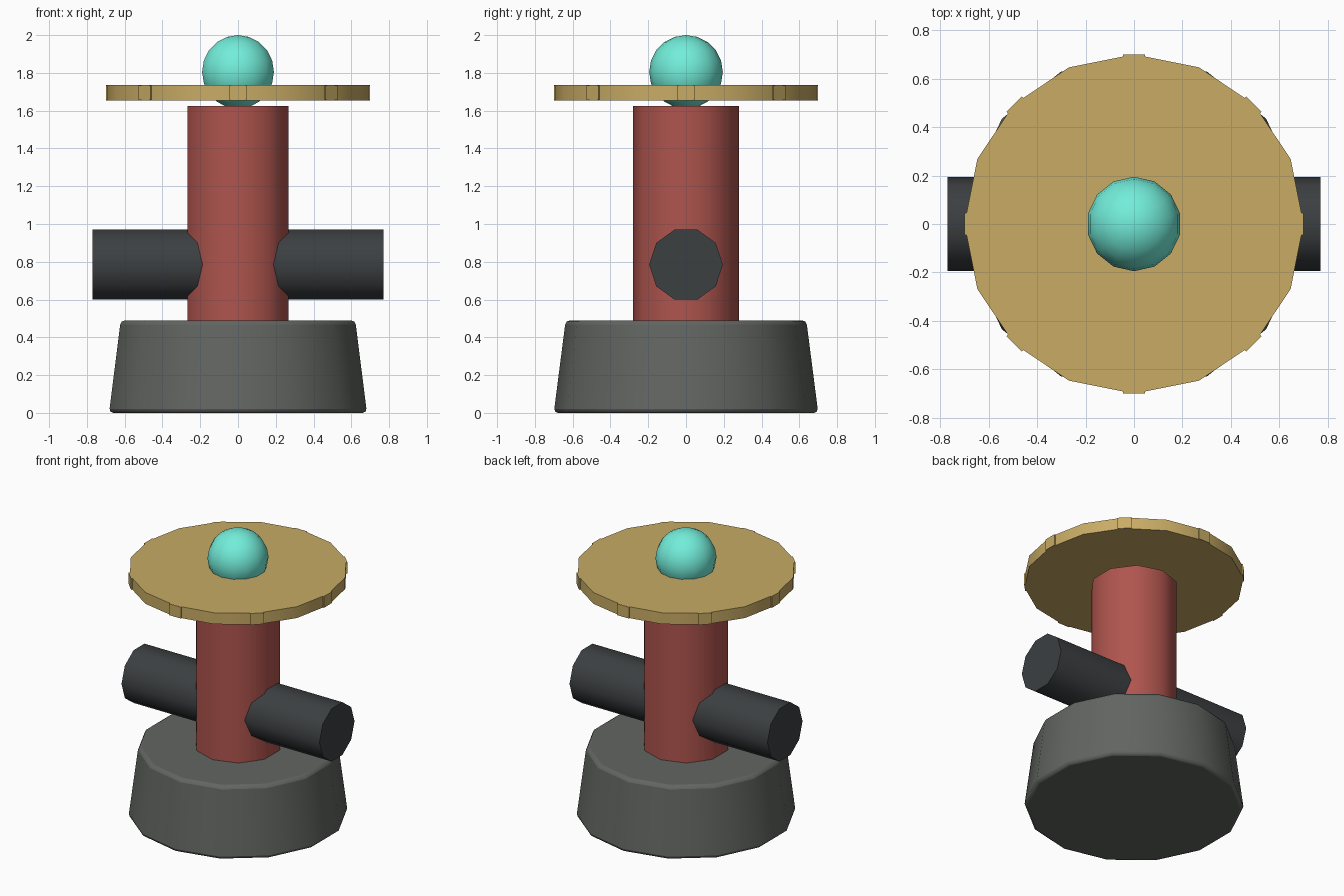
import bpy
from math import radians, pi

if "Cube" in bpy.data.objects:
    bpy.data.objects.remove(bpy.data.objects["Cube"])


def paint(obj, name, colour):
    mat = bpy.data.materials.get(name) or bpy.data.materials.new(name)
    mat.diffuse_color = (*colour, 1)
    mat.use_nodes = True
    mat.node_tree.nodes["Principled BSDF"].inputs["Base Color"].default_value = mat.diffuse_color
    obj.data.materials.append(mat)


def smooth(angle=40):
    bpy.ops.object.shade_smooth_by_angle(angle=radians(angle))


def cylinder(name, sides, radius, depth, z, rotation=(0, 0, 0)):
    bpy.ops.mesh.primitive_cylinder_add(vertices=sides, radius=radius, depth=depth,
                                        location=(0, 0, z), rotation=rotation)
    obj = bpy.context.object
    obj.name = name
    smooth()
    return obj


GOLD = (0.58, 0.41, 0.13)

# Tapered base with softened rims
bpy.ops.mesh.primitive_cone_add(vertices=14, radius1=0.70, radius2=0.637, depth=0.49,
                                location=(0, 0, 0.247))
base = bpy.context.object
base.name = "base"
base.location.z = 0.245
bevel = base.modifiers.new("rim_bevel", 'BEVEL')
bevel.width = 0.022
bevel.segments = 2
bevel.limit_method = 'ANGLE'
bevel.angle_limit = radians(50)
smooth()
paint(base, "stone_grey", (0.12, 0.13, 0.12))

# Upright column
column = cylinder("column", 10, 0.28, 1.155, 1.0475)
paint(column, "red", (0.43, 0.09, 0.075))

# Horizontal side outlets, one pipe through the column
pipe = cylinder("side_pipe", 10, 0.195, 1.54, 0.785, (0, pi / 2, 0))
paint(pipe, "dark_iron", (0.045, 0.05, 0.053))

# Wheel disc
wheel = cylinder("wheel_disc", 16, 0.70, 0.08, 1.695)
paint(wheel, "gold", GOLD)

# Spokes whose square ends just break through the wheel rim
for i in range(4):
    bpy.ops.mesh.primitive_cube_add(size=1, location=(0, 0, 1.695), rotation=(0, 0, i * pi / 4))
    spoke = bpy.context.object
    spoke.name = f"wheel_spoke_{i + 1}"
    spoke.scale = (1.40, 0.09, 0.079)
    paint(spoke, "gold", GOLD)

# Ball on top
bpy.ops.mesh.primitive_uv_sphere_add(segments=14, ring_count=10, radius=0.195,
                                     location=(0, 0, 1.805))
ball = bpy.context.object
ball.name = "top_ball"
smooth()
paint(ball, "turquoise", (0.17, 0.85, 0.70))
